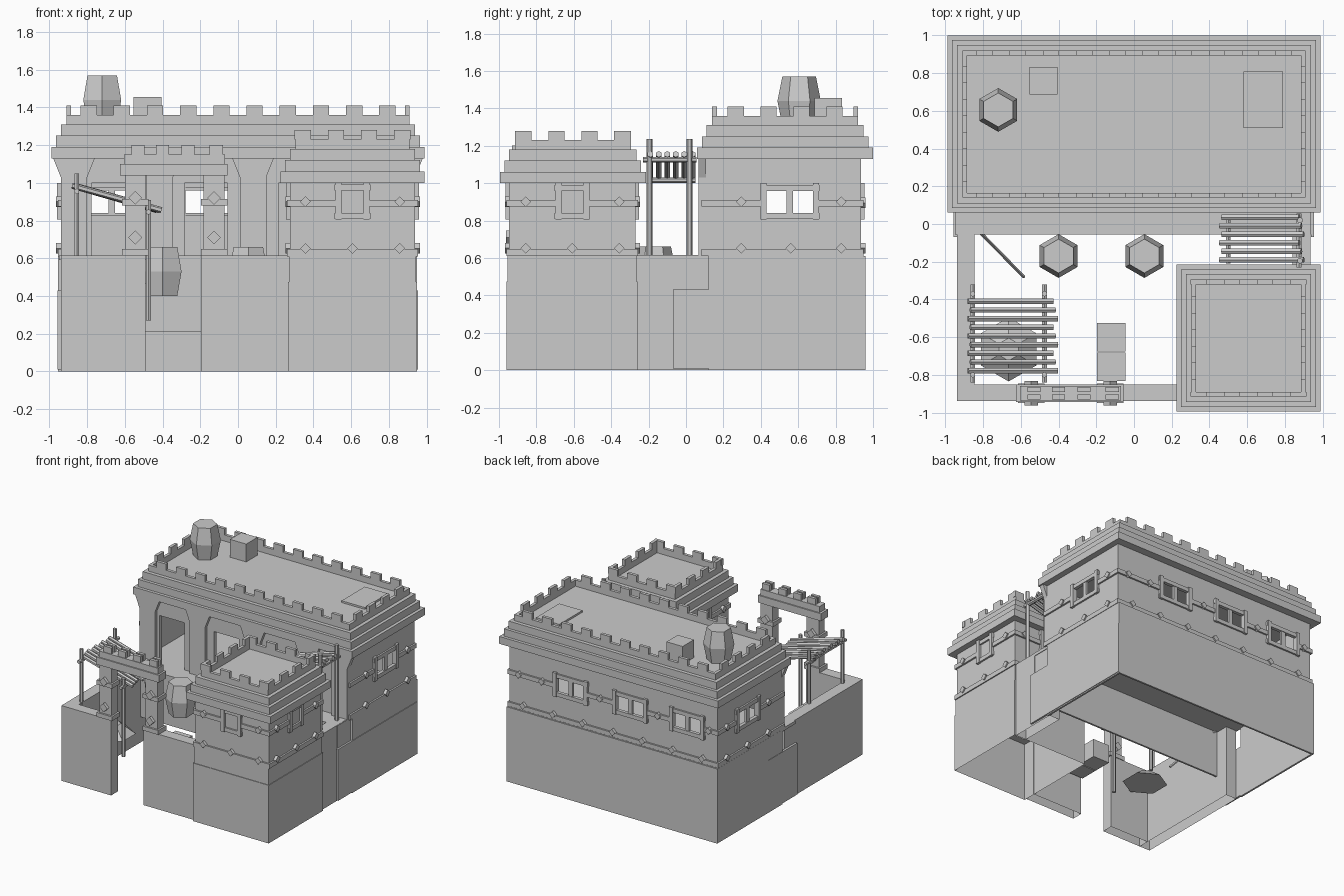
import bpy, bmesh, math
from mathutils import Vector, Matrix

if "Cube" in bpy.data.objects:
    bpy.data.objects.remove(bpy.data.objects["Cube"])


def finish(name, bm):
    me = bpy.data.meshes.new(name)
    bm.to_mesh(me)
    bm.free()
    ob = bpy.data.objects.new(name, me)
    bpy.context.collection.objects.link(ob)
    return ob


def boxes(name, items, open_bottom=False):
    bm = bmesh.new()
    for x0, x1, y0, y1, z0, z1 in items:
        m = Matrix.Translation(((x0+x1)/2, (y0+y1)/2, (z0+z1)/2)) @ Matrix.Diagonal((x1-x0, y1-y0, z1-z0, 1))
        bmesh.ops.create_cube(bm, size=1, matrix=m)
    if open_bottom:
        bm.normal_update()
        bmesh.ops.delete(bm, geom=[f for f in bm.faces if f.normal.z < -0.9], context='FACES_ONLY')
    return finish(name, bm)


def rods(name, items, r=0.015, n=6):
    bm = bmesh.new()
    for a, b in items:
        a, b = Vector(a), Vector(b)
        d = b - a
        m = Matrix.Translation((a+b)/2) @ d.to_track_quat('Z', 'Y').to_matrix().to_4x4()
        bmesh.ops.create_cone(bm, cap_ends=True, segments=n, radius1=r, radius2=r, depth=d.length, matrix=m)
    return finish(name, bm)


def strip(ax, a, b, u0, u1, z0, z1):
    return (u0, u1, a, b, z0, z1) if ax == 'x' else (a, b, u0, u1, z0, z1)


def split(ax, a, b, u0, u1, z0, z1, centres, half):
    """pieces of a strip left between openings"""
    out, s = [], u0
    for c in sorted(centres):
        out.append(strip(ax, a, b, s, c-half, z0, z1))
        s = c + half
    return out + [strip(ax, a, b, s, u1, z0, z1)]


def window(ax, f, c, half, mid=True):
    """timber frame around an opening on the face plane f"""
    a, b = f-0.02, f+0.02
    out = [strip(ax, a, b, c+s*half-.016, c+s*half+.016, .805, 1.0) for s in (-1, 1)]
    if mid:
        out.append(strip(ax, a+.01, b-.01, c-.018, c+.018, .82, .98))
    for z in (.825, .975):
        out.append(strip(ax, a+.006, b-.006, c-half-.02, c+half+.02, z-.016, z+.016))
    return out


def diamonds(name, items, r=0.028, depth=0.024):
    rods(name, [((x-depth/2*(ax == 'y'), y-depth/2*(ax == 'x'), z),
                 (x+depth/2*(ax == 'y'), y+depth/2*(ax == 'x'), z)) for ax, x, y, z in items], r, 4)


def rooftop(name, x0, x1, y0, y1, z, nx, ny, t=0.025):
    """three stepped cornices, a parapet and merlons"""
    boxes(name + "_cornice", [(x0+i, x1-i, y0+i, y1-i, z+k*.06, z+k*.06+.06)
                              for k, i in enumerate((0, .025, .05))])
    i, p, q = .08, z+.18, z+.23
    X0, X1, Y0, Y1 = x0+i, x1-i, y0+i, y1-i
    par = [(X0, X1, Y0, Y0+t, p, q), (X0, X1, Y1-t, Y1, p, q),
           (X0, X0+t, Y0, Y1, p, q), (X1-t, X1, Y0, Y1, p, q)]
    mer, w = [], .043
    for k in range(nx):
        c = (X0+X1)/2 + (k-(nx-1)/2)*.176
        mer += [(c-w, c+w, e, e+t, q, q+.05) for e in (Y0, Y1-t)]
    for k in range(ny):
        c = (Y0+Y1)/2 + (k-(ny-1)/2)*.176
        mer += [(e, e+t, c-w, c+w, q, q+.05) for e in (X0, X1-t)]
    boxes(name + "_parapet", par)
    boxes(name + "_merlons", mer)


def barrel(name, x, y, z):
    bm = bmesh.new()
    for r1, r2, h in ((.09, .116, .065), (.116, .09, .195)):
        bmesh.ops.create_cone(bm, cap_ends=False, segments=6, radius1=r1, radius2=r2, depth=.13,
                              matrix=Matrix.Translation((x, y, z+h)))
    bmesh.ops.remove_doubles(bm, verts=bm.verts, dist=.001)
    bmesh.ops.holes_fill(bm, edges=bm.edges, sides=6)
    finish(name, bm)


def crate(name, x, y, z, s=.075, inset=.02):
    bm = bmesh.new()
    bmesh.ops.create_cube(bm, size=2*s, matrix=Matrix.Translation((x, y, z+s)))
    if inset:
        top = [f for f in bm.faces if f.calc_center_median().z > z+1.9*s]
        bmesh.ops.inset_region(bm, faces=top, thickness=inset)
    finish(name, bm)


# main house base: hollow plinth, floor slab and side panels
boxes("house_plinth", [(-.955, .95, .945, .96, 0, .61), (-.955, -.94, .12, .96, 0, .61),
                       (.935, .95, .12, .96, 0, .61), (-.95, .94, -.055, .95, .59, .615),
                       (-.94, .94, -.055, -.04, .21, .59)])
boxes("plinth_panels", [(.94, .955, -.07, .955, .01, .43), (-.958, -.94, -.07, .3, .01, .43)])

# main house upper walls with window openings
BACK, SIDE, FY, BY, SX = (-.67, -.155, .385), (.555,), .095, .935, .94
walls, rails, frames = [], [], []
faces = [('x', BY, 1, -SX, SX, BACK), ('y', SX, 1, FY, BY, SIDE), ('y', -SX, -1, FY, BY, SIDE)]
for ax, f, s, u0, u1, cs in faces:
    a, b = sorted((f, f-s*.025))
    walls += [strip(ax, a, b, u0, u1, .61, .83), strip(ax, a, b, u0, u1, .975, 1.14)]
    walls += split(ax, a, b, u0, u1, .83, .975, cs, .13)
    a, b = sorted((f, f+s*.014))
    rails.append(strip(ax, a, b, u0-.012, u1+.012, .61, .648))
    rails += split(ax, a, b, u0-.012, u1+.012, .875, .91, cs, .15)
    for c in cs:
        frames += window(ax, f, c, .14)
# front wall with three doorways
walls.append((-SX, SX, FY, FY+.03, 1.0, 1.14))
walls += split('x', FY, FY+.03, -SX, SX, .61, 1.0, (-.663, -.17, .328), .113)
boxes("house_walls", walls)
boxes("house_rails", rails)
boxes("house_window_frames", frames)
rooftop("house", -.99, .99, .06, 1.0, 1.13, 10, 4)
dia = [('x', -.81+.27*k, BY+.012, .652) for k in range(7)]
dia += [('x', x, BY+.012, .895) for x in (-.87, -.41, .115, .64, .85)]
dia += [('y', s*(SX+.012), y, z) for s in (-1, 1) for y in (.295, .83) for z in (.652, .9)]
dia += [('y', s*(SX+.012), .56, .652) for s in (-1, 1)]
diamonds("house_diamonds", dia)

# front pillars with capitals flared sideways
bm = bmesh.new()
for x in (-.87, -.415, .08, .575, .87):
    w = [(.07, .61), (.07, 1.03), (.11, 1.13)]
    pts = [(x-a, z) for a, z in w] + [(x+a, z) for a, z in reversed(w)]
    f = bm.faces.new([bm.verts.new((px, .068, pz)) for px, pz in pts])
    ext = bmesh.ops.extrude_face_region(bm, geom=[f])
    bmesh.ops.translate(bm, verts=[v for v in ext['geom'] if isinstance(v, bmesh.types.BMVert)], vec=(0, .04, 0))
bmesh.ops.recalc_face_normals(bm, faces=bm.faces)
finish("front_pillars", bm)

# tower
boxes("tower_base", [(.265, .95, -.96, -.26, 0, .475), (.27, .945, -.955, -.265, .47, .612)], open_bottom=True)
TX0, TX1, TY0, TY1 = .275, .94, -.945, -.27
boxes("tower_walls", [(TX0, TX1, TY0, TY1, .61, 1.01)])
rails, frames, dia = [], [], []
for ax, f, s, u0, u1 in (('x', TY0, -1, TX0, TX1), ('x', TY1, 1, TX0, TX1),
                         ('y', TX1, 1, TY0, TY1), ('y', TX0, -1, TY0, TY1)):
    c = (u0+u1)/2
    a, b = sorted((f, f+s*.014))
    rails.append(strip(ax, a, b, u0-.012, u1+.012, .61, .648))
    rails += split(ax, a, b, u0-.012, u1+.012, .875, .91, (c,), .09)
    frames += window(ax, f, c, .075, False)
    g = f+s*.012
    for d, z in ((-.25, .652), (0, .652), (.25, .652), (-.25, .9), (.25, .9)):
        dia.append((ax, c+d, g, z) if ax == 'x' else (ax, g, c+d, z))
boxes("tower_rails", rails)
boxes("tower_window_frames", frames)
diamonds("tower_diamonds", dia)
rooftop("tower", .225, .99, -.995, -.215, 1.0, 4, 4)

# courtyard walls
boxes("courtyard_walls", [(-.94, -.845, -.94, .07, 0, .615), (-.845, -.49, -.94, -.85, 0, .615),
                          (-.195, .27, -.94, -.85, 0, .615), (.84, .935, -.27, .13, 0, .617)], open_bottom=True)

# gateway arch
gx = (-.545, -.127)
boxes("gate_posts", [(x-.055, x+.055, -.935, -.86, .61, 1.04) for x in gx])
boxes("gate_bands", [(x-.07, x+.07, -.95, -.845, z, z+.035) for x in gx for z in (.615, .88)])
diamonds("gate_diamonds", [('x', x, y, z) for x in gx for y in (-.95, -.845) for z in (.71, .92)], .036)
boxes("gate_lintel", [(-.625, -.055, -.945, -.85, 1.04, 1.1), (-.605, -.07, -.935, -.86, 1.1, 1.15)])
boxes("gate_merlons", [(x-.035, x+.035, y, y+.025, 1.15, 1.2) for x in (-.53, -.4, -.265, -.115)
                       for y in (-.93, -.89)])

# courtyard awning
ys = (-.8, -.37)
rods("awning_posts", [((-.855, y, .6), (-.855, y, 1.05)) for y in ys] + [((-.475, y, .27), (-.475, y, .91)) for y in ys])
rods("awning_beams", [((-.855, -.84, .955), (-.855, -.32, .955)), ((-.475, -.84, .845), (-.475, -.32, .845))])
rods("awning_poles", [((-.88+.012*(k % 2), -.41-.046*k, .985), (-.43+.012*(k % 3), -.41-.046*k, .855))
                      for k in range(9)], .016)

# awning between house and tower
ys = (-.195, .02)
rods("side_awning_posts", [((.88, y, .61), (.88, y, 1.235)) for y in ys], .016)
rods("side_awning_beams", [((.875, -.23, 1.125), (.875, .055, 1.125)), ((.5, -.21, 1.015), (.5, .05, 1.015))])
rods("side_awning_poles", [((.455+.012*(k % 2), -.19+.045*k, 1.03), (.9-.012*(k % 3), -.19+.045*k, 1.155))
                           for k in range(6)], .017)

# barrels, crates, heap, leaning pole and roof hatch
for i, p in enumerate(((-.72, .605, 1.31), (-.4, -.17, .4), (.055, -.17, .4))):
    barrel(f"barrel_{i}", *p)
crate("roof_crate", -.48, .76, 1.31, .073, 0)
for i, y in enumerate((-.6, -.757)):
    crate(f"yard_crate_{i}", -.12, y, .3)
bm = bmesh.new()
bmesh.ops.create_cone(bm, cap_ends=True, segments=6, radius1=.17, radius2=.06, depth=.08,
                      matrix=Matrix.Translation((-.665, -.665, .4)))
finish("heap", bm)
rods("leaning_pole", [((-.585, -.28, .3), (-.83, -.03, .6))], .01)
boxes("roof_hatch", [(.58, .79, .51, .81, 1.305, 1.325)])
